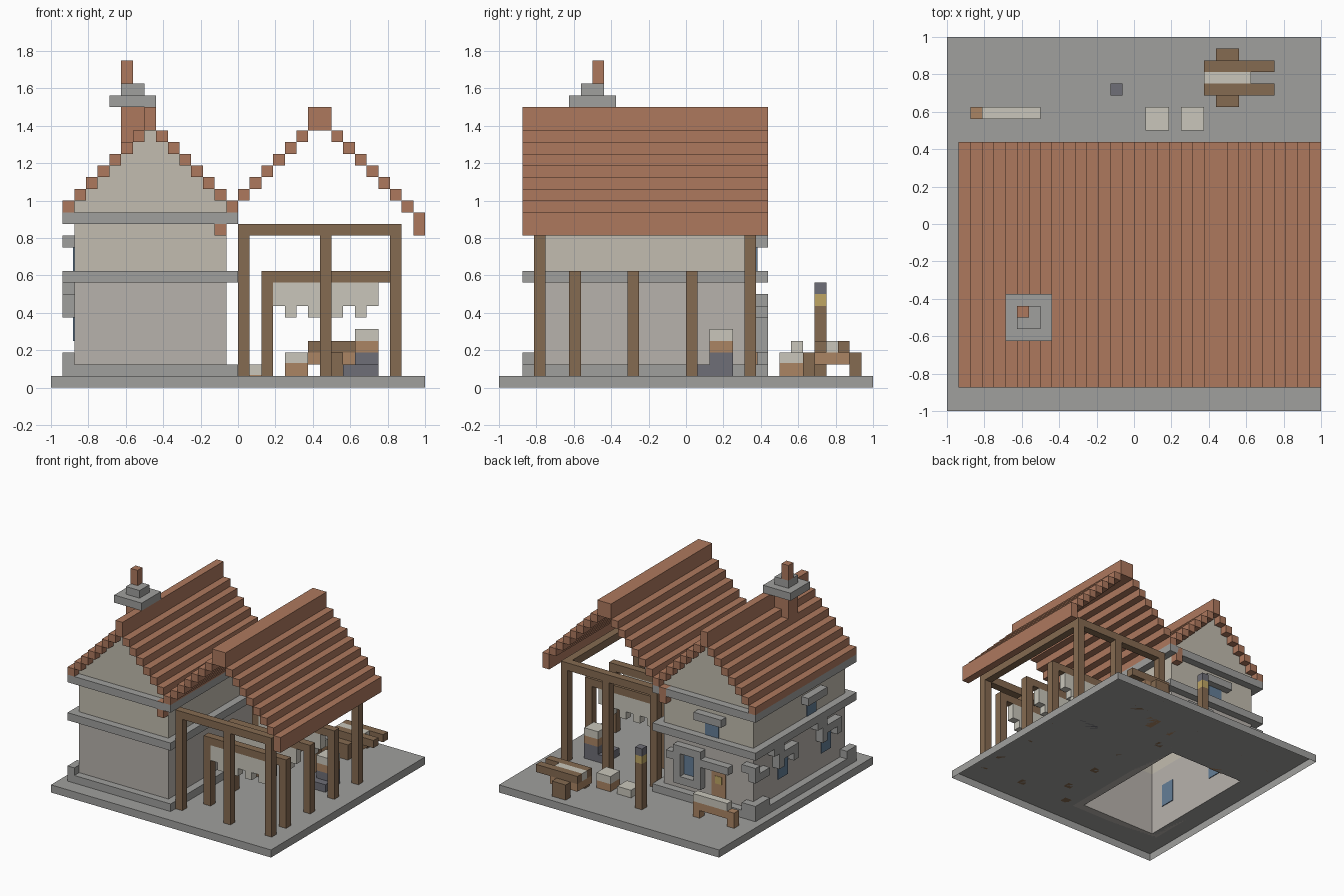
import bpy, bmesh

if "Cube" in bpy.data.objects:
    bpy.data.objects.remove(bpy.data.objects["Cube"])

U = 0.0625  # one block; all coordinates below are in blocks


def color(name, r, g, b):
    m = bpy.data.materials.new(name)
    m.diffuse_color = ((r / 255) ** 2.2, (g / 255) ** 2.2, (b / 255) ** 2.2, 1)
    m.use_nodes = True
    m.node_tree.nodes["Principled BSDF"].inputs["Base Color"].default_value = m.diffuse_color
    return m


STONE = color("stone", 158, 158, 156)
WALL = color("lower_plaster", 182, 177, 171)
PLASTER = color("upper_plaster", 193, 187, 174)
TILE = color("roof_tile", 172, 120, 94)
WOOD = color("wood", 132, 106, 82)
PLANK = color("plank", 170, 132, 100)
CLOTH = color("cloth", 200, 197, 186)
IRON = color("iron", 110, 110, 118)
GLASS = color("glass", 100, 125, 150)
GOLD = color("lamp_gold", 190, 165, 100)


def finish(name, bm, mat):
    me = bpy.data.meshes.new(name)
    bm.to_mesh(me)
    bm.free()
    ob = bpy.data.objects.new(name, me)
    me.materials.append(mat)
    bpy.context.collection.objects.link(ob)
    return ob


def blocks(name, mat, *boxes):
    """One object out of boxes (x0, x1, y0, y1, z0, z1)."""
    bm = bmesh.new()
    for x0, x1, y0, y1, z0, z1 in boxes:
        vs = bmesh.ops.create_cube(bm, size=1)["verts"]
        for v in vs:
            v.co.x = (x1 if v.co.x > 0 else x0) * U
            v.co.y = (y1 if v.co.y > 0 else y0) * U
            v.co.z = (z1 if v.co.z > 0 else z0) * U
    return finish(name, bm, mat)


def ring(x0, x1, y0, y1, z0, z1, t=1):
    """Four strips of thickness t around a rectangle."""
    return [(x0, x1, y0, y0 + t, z0, z1), (x0, x1, y1 - t, y1, z0, z1),
            (x0, x0 + t, y0 + t, y1 - t, z0, z1), (x1 - t, x1, y0 + t, y1 - t, z0, z1)]


# ground slab: open below, with a hole under the house interior
bm = bmesh.new()
loops = []
for x0, x1, y0, y1, z in [(-16, 16, -16, 16, 0), (-16, 16, -16, 16, 1), (-13, -2, -12, 5, 1)]:
    loops.append([bm.verts.new((x * U, y * U, z * U))
                  for x, y in [(x0, y0), (x1, y0), (x1, y1), (x0, y1)]])
for a, b in zip(loops, loops[1:]):
    for i in range(4):
        j = (i + 1) % 4
        bm.faces.new((a[i], a[j], b[j], b[i]))
finish("ground_slab", bm, STONE)

# house walls, stepped gables and stone bands
blocks("lower_walls", WALL, *ring(-14, -1, -13, 6, 1, 9.5))
blocks("upper_walls", PLASTER, *ring(-14, -1, -13, 6, 9.5, 15))
for name, y in [("front_gable", -13), ("back_gable", 5)]:
    blocks(name, PLASTER, *[(-14 + i, -1 - i, y, y + 1, 15 + i, 16 + i) for i in range(7)])
for name, z in [("foot_band", 1), ("middle_band", 9), ("eave_band", 14)]:
    blocks(name, STONE, *ring(-15, 0, -14, 7, z, z + 1))


# stepped roofs
def roof(name, left, right, z, n, eave):
    rows = []
    for i in range(n):
        low = z - eave if i == 0 else z + i
        rows += [(left + i, left + i + 1, -14, 7, low, z + i + 1),
                 (right - i - 1, right - i, -14, 7, low, z + i + 1)]
    rows.append((left + n, right - n, -14, 7, z + n, z + n + 2))
    blocks(name, TILE, *rows)


roof("house_roof", -15, 0, 15, 7, 0)
roof("shed_roof", -2, 16, 14, 8, 1)

# chimney
blocks("chimney_shaft", TILE, (-10, -8, -9, -7, 19, 24))
blocks("chimney_cap", STONE, (-11, -7, -10, -6, 24, 25), (-10, -8, -9, -7, 25, 26))
blocks("chimney_pot", TILE, (-10, -9, -8, -7, 26, 28))

# back wall: door, window, upper window and their stone surrounds
blocks("door", PLANK, (-10, -8, 4.9, 6.1, 1, 6))
blocks("door_pane", GOLD, (-9.5, -8.5, 4.9, 6.15, 4, 5))
blocks("back_windows", GLASS, (-6, -4, 4.9, 6.1, 4, 7), (-9, -7, 4.9, 6.1, 10, 12))
blocks("back_surrounds", STONE, (-11, -7, 6, 7, 6, 7), (-7, -6, 6, 7, 3, 8),
       (-4, -3, 6, 7, 4, 8), (-6, -4, 6, 7, 7, 8), (-7, -3, 6, 7, 3, 4),
       (-10, -6, 6, 7, 12, 13), (-3, -2, 6, 7, 6, 7))

# left wall: windows with sills, jambs and lintels
for k, y in enumerate((0, -9)):
    blocks(f"left_window_{k}", GLASS, (-14.1, -12.9, y - 1, y + 1, 4, 7))
    blocks(f"left_surround_{k}", STONE, (-15, -14, y - 2, y + 2, 7, 8),
           (-15, -14, y - 2, y - 1, 6, 7), (-15, -14, y + 1, y + 2, 6, 7),
           (-15, -14, y + 1, y + 3, 8, 9))
blocks("left_upper_window", GLASS, (-14.1, -12.9, -7, -5, 10, 12))
blocks("left_upper_lintel", STONE, (-15, -14, -8, -4, 12, 13))

# quoins at the two back corners
blocks("quoins", STONE, (-15, -14, 4, 7, 2, 3), (-15, -13, 6, 7, 2, 3),
       (-15, -14, 4, 7, 6, 7), (-15, -13, 6, 7, 7, 8), (-15, -14, -14, -12, 2, 3))

# shed frame: two portals with tall posts, plus a side beam
for name, y in [("front_portal", -13), ("back_portal", 5)]:
    blocks(name, WOOD, (0, 14, y, y + 1, 13, 14),
           *[(x, x + 1, y, y + 1, 1, 13) for x in (0, 7, 13)])
blocks("side_beam", WOOD, (13, 14, -12, 5, 13, 14))

# three low stalls with hanging cloth
for k, y in enumerate((-10, -5, 0)):
    blocks(f"stall_frame_{k}", WOOD, (2, 14, y, y + 1, 9, 10),
           (2, 3, y, y + 1, 1, 9), (13, 14, y, y + 1, 1, 9))
    blocks(f"stall_cloth_{k}", CLOTH, (3, 12, y, y + 1, 7, 9),
           *[(x, x + 1, y, y + 1, 6, 7) for x in (4, 6, 8, 10)])

# forge under the shed
blocks("forge_base", IRON, (9, 12, 1, 4, 1, 2), (10, 12, 2, 4, 2, 3))
blocks("forge_crate", PLANK, (10, 12, 2, 4, 3, 4))
blocks("forge_top", CLOTH, (10, 12, 2, 4, 4, 5))

# yard: crates, lamp post, bench, cart
for k, (x, h) in enumerate([(1, 2), (4, 3)]):
    blocks(f"crate_{k}", PLANK, (x, x + 2, 8, 10, 1, h - 0.9))
    blocks(f"crate_lid_{k}", CLOTH, (x, x + 2, 8, 10, h - 1, h))
blocks("lamp_post", WOOD, (-2, -1, 11, 12, 1, 7))
blocks("lamp_light", GOLD, (-2, -1, 11, 12, 7, 8))
blocks("lamp_cap", IRON, (-2, -1, 11, 12, 8, 9))
blocks("bench_frame", PLANK, (-14, -8, 9, 10, 2, 3), (-14, -13, 9, 10, 1, 2), (-9, -8, 9, 10, 1, 2))
blocks("bench_top", CLOTH, (-13, -8, 9, 10, 3, 4))
blocks("cart_bed", PLANK, (6, 10, 11, 14, 2, 3))
blocks("cart_load", CLOTH, (6, 10, 12, 13, 3, 4))
blocks("cart_rails", WOOD, (6, 12, 11, 12, 3, 4), (6, 12, 13, 14, 3, 4))
blocks("cart_wheels", WOOD, (7, 9, 10, 11, 1, 3), (7, 9, 14, 15, 1, 3))
